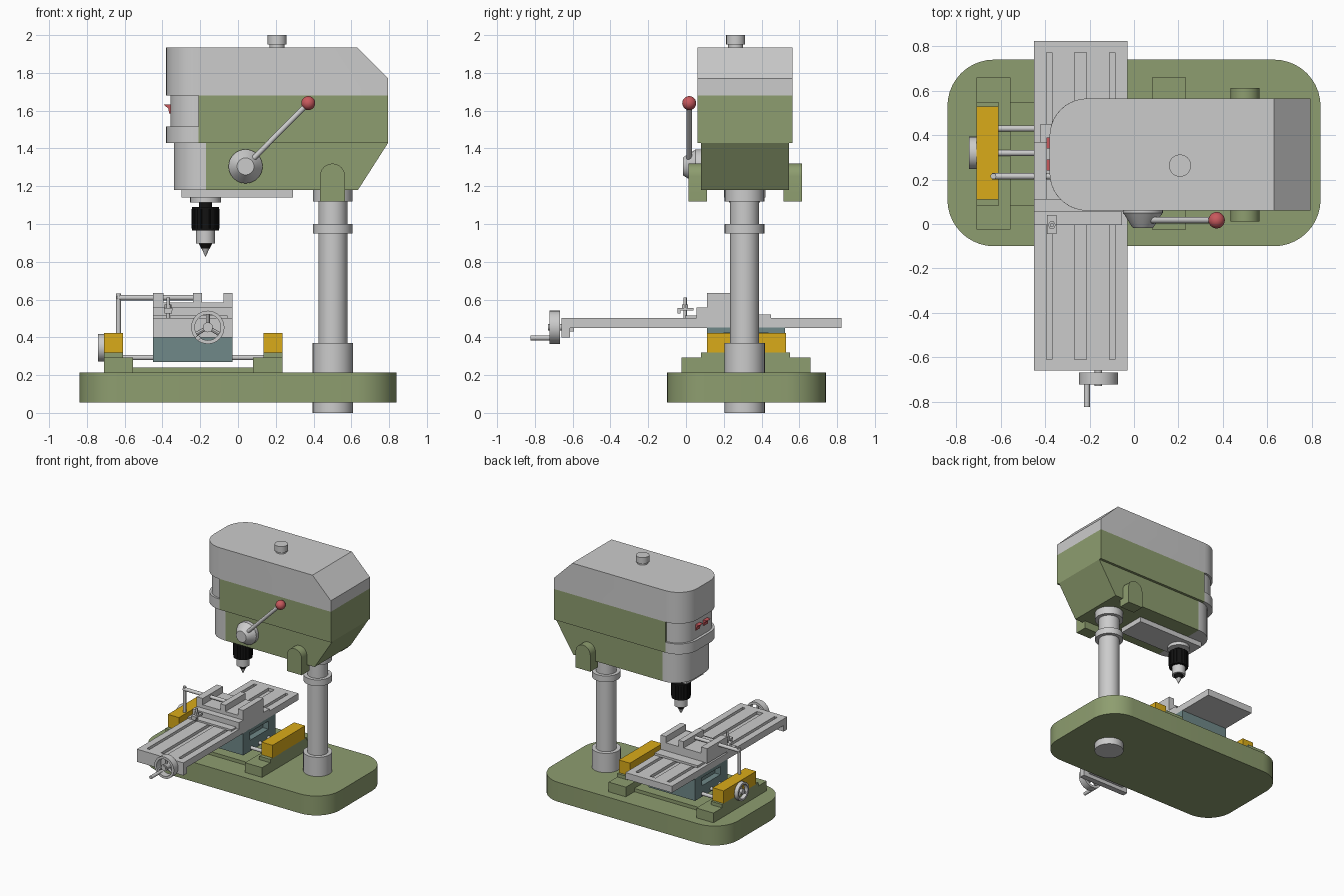
import bpy, bmesh, math
from mathutils import Vector

if "Cube" in bpy.data.objects:
    bpy.data.objects.remove(bpy.data.objects["Cube"])


def material(name, rgb):
    m = bpy.data.materials.new(name)
    m.diffuse_color = (*rgb, 1)
    m.use_nodes = True
    m.node_tree.nodes["Principled BSDF"].inputs["Base Color"].default_value = m.diffuse_color
    return m


GREEN = material("green_paint", (0.27, 0.34, 0.16))
YELLOW = material("yellow_paint", (0.70, 0.41, 0.01))
TEAL = material("teal_paint", (0.16, 0.25, 0.25))
RED = material("red_plastic", (0.58, 0.10, 0.11))
BLACK = material("black_metal", (0.006, 0.006, 0.006))


def finish(name, bm, mat):
    bmesh.ops.remove_doubles(bm, verts=bm.verts, dist=1e-5)
    bmesh.ops.recalc_face_normals(bm, faces=bm.faces)
    me = bpy.data.meshes.new(name)
    bm.to_mesh(me)
    bm.free()
    ob = bpy.data.objects.new(name, me)
    bpy.context.collection.objects.link(ob)
    if mat:
        me.materials.append(mat)
    return ob


def prism(name, pts, axis, a, b, mat=None, cut=None):
    """Extrude a 2D outline along an axis, optionally sliced by a plane (point, normal)."""
    place = {'x': lambda u, v: (a, u, v), 'y': lambda u, v: (u, a, v), 'z': lambda u, v: (u, v, a)}[axis]
    bm = bmesh.new()
    f = bm.faces.new([bm.verts.new(place(u, v)) for u, v in pts])
    ext = bmesh.ops.extrude_face_region(bm, geom=[f])
    d = Vector([(b - a) if c == axis else 0 for c in 'xyz'])
    bmesh.ops.translate(bm, vec=d, verts=[g for g in ext['geom'] if isinstance(g, bmesh.types.BMVert)])
    if cut:
        geom = bm.verts[:] + bm.edges[:] + bm.faces[:]
        r = bmesh.ops.bisect_plane(bm, geom=geom, plane_co=cut[0], plane_no=cut[1], clear_outer=True)
        edges = [g for g in r['geom_cut'] if isinstance(g, bmesh.types.BMEdge)]
        bmesh.ops.edgeloop_fill(bm, edges=edges)
    return finish(name, bm, mat)


def box(name, x0, x1, y0, y1, z0, z1, mat=None):
    return prism(name, [(x0, y0), (x1, y0), (x1, y1), (x0, y1)], 'z', z0, z1, mat)


def plan(x0, x1, y0, y1, rl, rr=0, n=10):
    """Rounded rectangle outline with separate left and right corner radii."""
    pts = []
    for cx, cy, r, s in ((x1 - rr, y1 - rr, rr, 0), (x0 + rl, y1 - rl, rl, 90),
                         (x0 + rl, y0 + rl, rl, 180), (x1 - rr, y0 + rr, rr, 270)):
        for i in range(n + 1 if r else 1):
            t = math.radians(s + 90 * i / n)
            pts.append((cx + r * math.cos(t), cy + r * math.sin(t)))
    return pts


def lathe(name, origin, direction, profile, mat=None, closed=False, n=32):
    """Revolve (radius, height) points around a direction from the origin."""
    q = Vector(direction).to_track_quat('Z', 'Y')
    o = Vector(origin)
    bm = bmesh.new()
    rings = [[bm.verts.new(o + q @ Vector((r * math.cos(2 * math.pi * i / n), r * math.sin(2 * math.pi * i / n), h)))
              for i in range(n)] for r, h in profile]
    for a, b in zip(rings, rings[1:] + rings[:1] if closed else rings[1:]):
        for i in range(n):
            bm.faces.new((a[i], a[i - 1], b[i - 1], b[i]))
    return finish(name, bm, mat)


def rod(name, p, q, r, r2=None, mat=None, n=24):
    d = Vector(q) - Vector(p)
    return lathe(name, p, d, [(0, 0), (r, 0), (r if r2 is None else r2, d.length), (0, d.length)], mat, n=n)


def handwheel(name, center, direction, r, w):
    c, d = Vector(center), Vector(direction)
    lathe(name + "_rim", c, d, [(r * .78, 0), (r, 0), (r, w), (r * .78, w)], closed=True)
    rod(name + "_hub", c, c + d * w, r * .3)
    side = d.cross(Vector((0, 0, 1)))
    for i in range(3):
        t = math.radians(90 + 120 * i)
        v = side * math.cos(t) + Vector((0, 0, 1)) * math.sin(t)
        m = c + d * w * .5
        rod(f"{name}_spoke_{i}", m, m + v * r * .85, r * .12, n=12)


# Base plate and column
prism("base", plan(-.84, .84, -.10, .74, .21, .21), 'z', .055, .213, GREEN)
lathe("column", (.502, .31, 0), (0, 0, 1),
      [(0, 0), (.107, 0), (.107, .37), (.077, .37), (.077, .95), (.105, .95), (.105, 1.0),
       (.077, 1.0), (.077, 1.12), (.105, 1.12), (.105, 1.18), (0, 1.18)])

# Head: top cover, green body, grey nose
prism("top_cover", plan(-.38, .795, .06, .565, .17), 'z', 1.68, 1.935,
      cut=((.63, 0, 1.935), (1, 0, 1)))
box("head_body", -.21, .795, .06, .565, 1.43, 1.68, GREEN)
prism("head_lower_body", [(-.17, 1.18), (.635, 1.18), (.795, 1.43), (-.17, 1.43)], 'y', .08, .545, GREEN)
prism("nose_lower", plan(-.34, -.17, .08, .545, .16), 'z', 1.18, 1.43)
prism("nose_band", plan(-.38, -.21, .06, .565, .169), 'z', 1.43, 1.515)
prism("switch_panel", plan(-.358, -.21, .075, .55, .147), 'z', 1.515, 1.68)
box("belly_plate", -.30, .29, .2, .42, 1.14, 1.18)
for i, y in enumerate((.24, .34)):
    prism(f"switch_{i}", [(-.355, 1.585), (-.365, 1.585), (-.368, 1.61), (-.393, 1.632), (-.355, 1.632)],
          'y', y, y + .05, RED)
rod("top_knob_neck", (.207, .263, 1.93), (.207, .263, 1.955), .04)
rod("top_knob", (.207, .263, 1.95), (.207, .263, 2.0), .05)

# Side lugs, both sides of the head
arch = [(.434, 1.12), (.566, 1.12)] + [(.5 + .066 * math.cos(math.pi * i / 12), 1.254 + .066 * math.sin(math.pi * i / 12))
                                       for i in range(13)]
for s, y in (("front", .012), ("back", .515)):
    prism(f"lug_{s}", arch, 'y', y, y + .098, GREEN)

# Feed lever
lathe("lever_hub", (.04, .08, 1.305), (0, -1, 0),
      [(0, 0), (.09, 0), (.09, .03), (.082, .04), (.05, .092), (.045, .097), (0, .097)])
rod("lever_arm", (.06, .017, 1.325), (.37, .017, 1.638), .014)
lathe("lever_ball", (.372, .017, 1.64), (0, 0, 1),
      [(.037 * math.sin(math.pi * i / 14), -.037 * math.cos(math.pi * i / 14)) for i in range(15)], RED, n=24)

# Spindle and chuck
X, Y = -.172, .31
rod("spindle_flange", (X, Y, 1.115), (X, Y, 1.15), .082)
rod("chuck_collar", (X, Y, 1.085), (X, Y, 1.117), .035, mat=BLACK)
rod("chuck_sleeve", (X, Y, .965), (X, Y, 1.09), .072, mat=BLACK)
for i in range(20):
    t = math.tau * i / 20
    x, y = X + .071 * math.cos(t), Y + .071 * math.sin(t)
    rod(f"chuck_knurl_{i}", (x, y, .975), (x, y, 1.08), .004, mat=BLACK, n=6)
rod("chuck_ring", (X, Y, .897), (X, Y, .966), .05)
rod("chuck_jaws", (X, Y, .87), (X, Y, .898), .022, .036, BLACK)
rod("drill_tip", (X, Y, .827), (X, Y, .872), .001, .022)

# Cross slide bed, mirrored end blocks
C = -.2375
box("slide_bed", -.62, .145, .08, .55, .2, .24, GREEN)
for s, name in ((-1, "left"), (1, "right")):
    def bx(label, a, b, y0, y1, z0, z1, mat):
        xs = sorted((C + s * a, C + s * b))
        box(f"{name}_{label}", *xs, y0, y1, z0, z1, mat)
    bx("bed_end", .318, .4725, -.025, .66, .2, .292, GREEN)
    bx("bed_riser", .3725, .4725, .08, .55, .29, .32, GREEN)
    bx("yellow_block", .3725, .4725, .11, .53, .318, .423, YELLOW)
for i, y in enumerate((.215, .32, .43)):
    rod(f"slide_rod_{i}", (-.66, y, .293), (.19, y, .293), .014)
rod("left_wheel_shaft", (-.74, .32, .345), (-.68, .32, .345), .016)
handwheel("left_wheel", (-.708, .32, .345), (-1, 0, 0), .073, .034)

# Saddle with recessed sides
L, R = -.45, -.03
box("saddle_base", L, R, .11, .525, .27, .36, TEAL)
box("saddle_core", L + .05, R - .05, .12, .515, .35, .45, TEAL)
for s, y in (("front", .11), ("back", .435)):
    box(f"saddle_post_{s}", L, R, y, y + .09, .355, .452, TEAL)
box("saddle_top", L, R, .11, .525, .425, .452, TEAL)

# Table with three slots
top = [(L, .45), (R, .45), (R, .503)]
for a, b in ((-.085, -.11), (-.213, -.267), (-.37, -.395)):
    top += [(a, .503), (a, .48), (b, .48), (b, .503)]
top += [(L, .503)]
prism("table_slotted", top, 'y', -.61, .772)
box("table_front_end", L, R, -.66, -.61, .45, .503)
box("table_back_end", L, R, .772, .823, .45, .503)
prism("table_bracket", [(L, .452), (L, .40), (R, .40), (R, .452)], 'y', -.66, -.615)
box("table_bracket_lip", L + .05, R - .05, -.62, -.592, .43, .452)
rod("table_wheel_shaft", (-.16, -.73, .453), (-.16, -.65, .453), .017)
handwheel("table_wheel", (-.16, -.668, .453), (0, -1, 0), .088, .055)
rod("table_wheel_handle", (-.212, -.823, .397), (-.212, -.69, .397), .013)

# Vise on the table
box("vise_foot", L, -.055, -.005, .06, .5, .516)
box("vise_base", L, R, .055, .115, .5, .558)
box("vise_body", -.42, R, .11, .45, .5, .52)
box("vise_bed", L, R, .11, .37, .515, .585)
for s, x0, x1 in (("left", L, -.395), ("moving", -.237, -.19), ("right", -.078, R)):
    box(f"vise_jaw_{s}", x0, x1, .11, .37, .58, .636)
rod("vise_screw", (-.64, .215, .61), (-.23, .215, .61), .014)
rod("vise_screw_post", (-.633, .215, .40), (-.633, .215, .632), .013)

# Small stop clamp
rod("clamp_stud", (-.37, -.005, .5), (-.37, -.005, .61), .009)
box("clamp_bar", -.392, -.348, -.045, .04, .542, .556)
box("clamp_foot", -.39, -.35, -.045, -.03, .525, .545)
rod("clamp_nut", (-.37, -.005, .555), (-.37, -.005, .575), .018, n=6)

# Smooth the round parts, keep edges sharp
bpy.ops.object.select_all(action='SELECT')
bpy.context.view_layer.objects.active = bpy.data.objects["base"]
bpy.ops.object.shade_smooth_by_angle(angle=math.radians(30))
